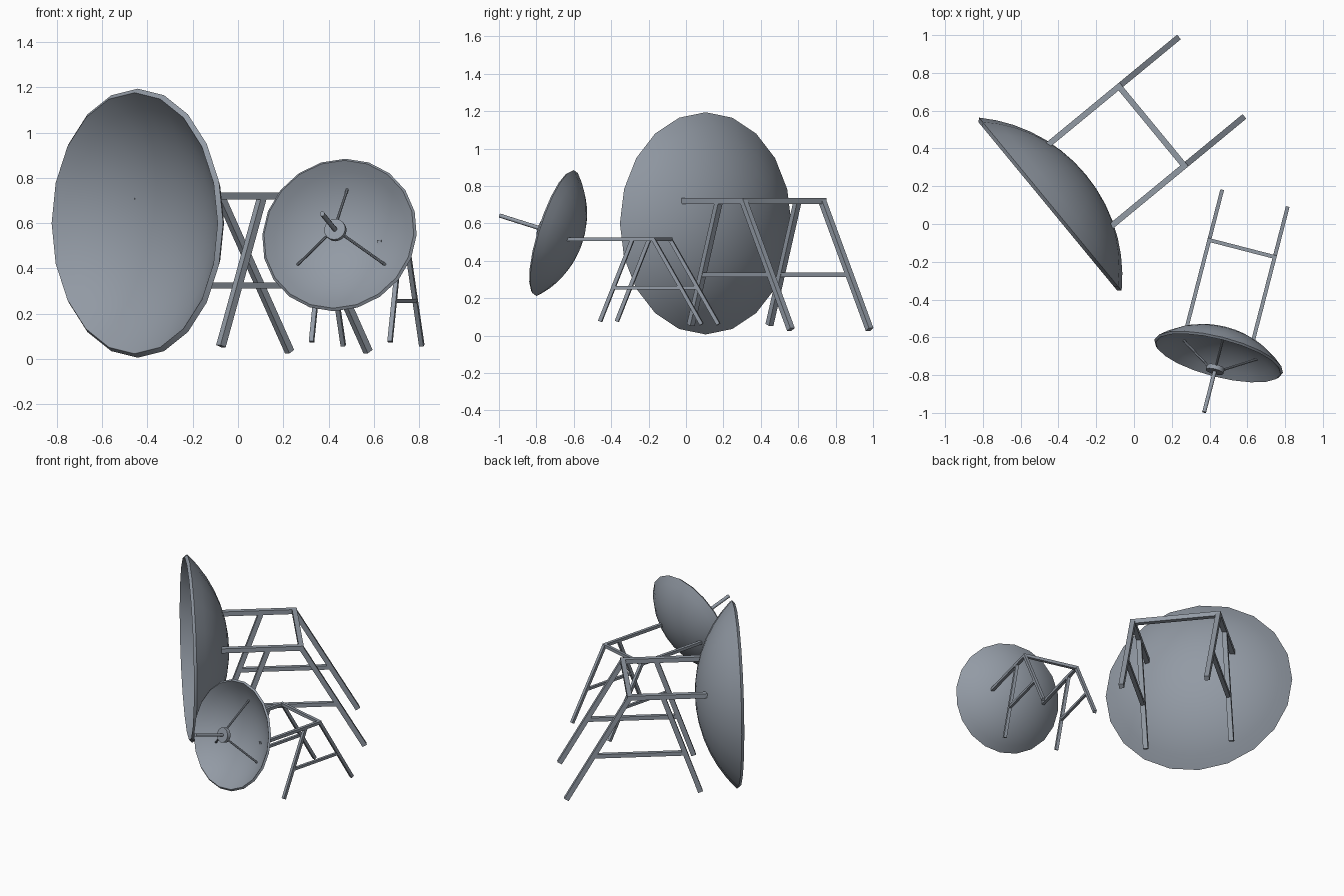
import bpy, bmesh, math
from mathutils import Matrix, Vector

if "Cube" in bpy.data.objects:
    bpy.data.objects.remove(bpy.data.objects["Cube"])

grey = bpy.data.materials.new("blue_grey_metal")
grey.use_nodes = True
colour = (0.29, 0.325, 0.375, 1)
grey.diffuse_color = colour
grey.node_tree.nodes["Principled BSDF"].inputs["Base Color"].default_value = colour


def make(name, bm, matrix, smooth=False):
    bmesh.ops.recalc_face_normals(bm, faces=bm.faces)
    mesh = bpy.data.meshes.new(name)
    bm.to_mesh(mesh)
    bm.free()
    mesh.materials.append(grey)
    ob = bpy.data.objects.new(name, mesh)
    bpy.context.collection.objects.link(ob)
    ob.matrix_world = matrix
    if smooth:
        bpy.ops.object.select_all(action='DESELECT')
        ob.select_set(True)
        bpy.context.view_layer.objects.active = ob
        bpy.ops.object.shade_smooth_by_angle(angle=math.radians(40))
    return ob


def bar(name, a, b, width, matrix, sides=0):
    """Square bar, or a round one when sides is given, from a to b."""
    a, b = Vector(a), Vector(b)
    d = b - a
    z = d.normalized()
    x = Vector((1, 0, 0)) if abs(z.x) < 0.9 else Vector((0, 1, 0))
    y = z.cross(x).normalized()
    x = y.cross(z)
    place = Matrix.Translation((a + b) / 2) @ Matrix((x, y, z)).transposed().to_4x4()
    bm = bmesh.new()
    if sides:
        bmesh.ops.create_cone(bm, cap_ends=True, segments=sides, radius1=width / 2,
                              radius2=width / 2, depth=d.length, matrix=place)
    else:
        size = Matrix.Diagonal((width, width, d.length, 1))
        bmesh.ops.create_cube(bm, size=1, matrix=place @ size)
    return make(name, bm, matrix, smooth=bool(sides))


def dish(name, radius, depth, thick, matrix, rings=7):
    """Thick spherical cap, rim plane at y = 0, bulging towards +y."""
    R = (radius ** 2 + depth ** 2) / (2 * depth)
    span = math.asin(radius / R)
    angles = [span * i / rings for i in range(rings + 1)]
    arc = [(R, t) for t in angles] + [(R - thick, t) for t in reversed(angles)]
    bm = bmesh.new()
    verts = [bm.verts.new((0, r * math.cos(t) + depth - R, r * math.sin(t))) for r, t in arc]
    edges = [bm.edges.new(pair) for pair in zip(verts, verts[1:])]
    bmesh.ops.spin(bm, geom=verts + edges, cent=(0, 0, 0), axis=(0, 1, 0),
                   angle=math.tau, steps=20)
    bmesh.ops.remove_doubles(bm, verts=bm.verts, dist=1e-4)
    return make(name, bm, matrix, smooth=True)


def stand(name, matrix, w, sides, height, start, front, back, brace_z):
    """Trestle: two side frames joined by one bar; front and back give
    (top y, foot y, foot z) of each leg."""
    corner = back[0]
    for side, x in zip(("right", "left"), sides):
        label = f"{name}_{side}"
        bar(label + "_beam", (x, start, height), (x, corner + w / 2, height), w, matrix)
        ends = []
        for leg, (top, foot, foot_z) in (("front", front), ("back", back)):
            bar(f"{label}_{leg}_leg", (x, top, height), (x, foot, foot_z), w, matrix)
            f = (height - brace_z) / (height - foot_z)
            ends.append((x, top + (foot - top) * f, brace_z))
        bar(label + "_brace", *ends, w * 0.85, matrix)
    bar(name + "_cross_bar", (sides[0], corner, height), (sides[1], corner, height), w, matrix)


def site(x, y, back_x, back_y):
    """Upright frame whose +y axis points to the back of the dish."""
    return Matrix.Translation((x, y, 0)) @ Matrix.Rotation(-math.atan2(back_x, back_y), 4, 'Z')


# Large dish and its stand
large = site(-0.443, 0.105, 0.772, 0.636)
dish("large_dish", 0.594, 0.245, 0.025, large @ Matrix.Translation((0, 0, 0.60)))
stand("large_stand", large, 0.031, (-0.25, 0.295), 0.72, 0.175,
      (0.47, 0.233, 0.057), (0.677, 1.075, 0.033), 0.325)

# Small dish, tilted up, and its stand
small = site(0.448, -0.70, 0.25, 0.968)
tilted = small @ Matrix.Translation((0, 0, 0.548)) @ Matrix.Rotation(math.radians(-17), 4, 'X')
dish("small_dish", 0.352, 0.145, 0.015, tilted)
stand("small_stand", small, 0.02, (-0.202, 0.156), 0.515, 0.095,
      (0.468, 0.289, 0.076), (0.583, 0.85, 0.06), 0.256)

# Receiver in the small dish
bar("receiver_hub", (0, -0.062, 0), (0, -0.088, 0), 0.096, tilted, sides=16)
bar("receiver_rod", (0, -0.08, 0), (0, -0.32, 0), 0.022, tilted, sides=10)
for i in range(3):
    a = math.tau * i / 3
    s, c = math.sin(a), math.cos(a)
    bar(f"receiver_strut_{i + 1}", (0.03 * s, -0.072, 0.03 * c),
        (0.235 * s, 0.075, 0.235 * c), 0.013, tilted, sides=8)
